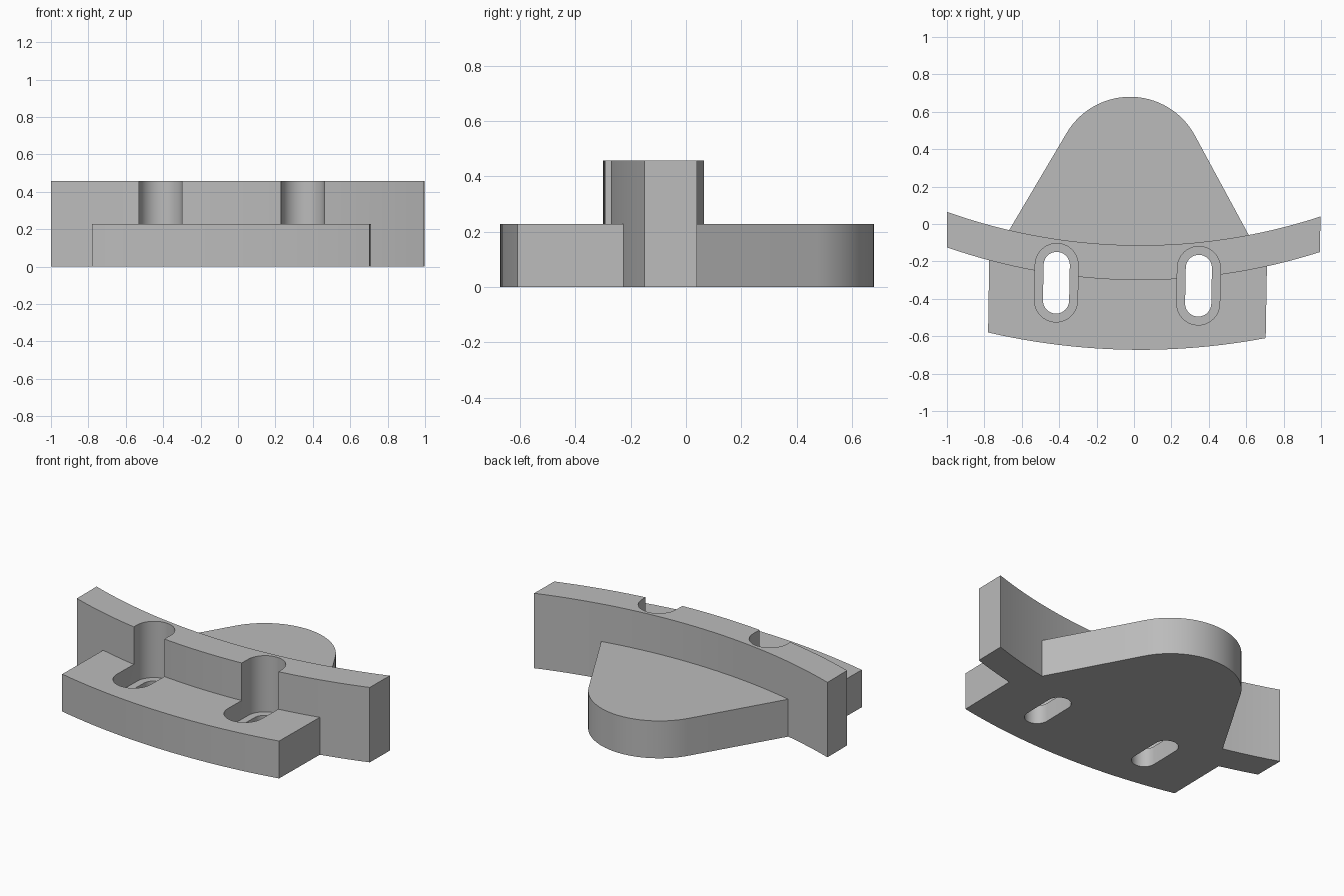
import bpy
import bmesh
import math
from mathutils import Vector, Matrix

cube = bpy.data.objects.get("Cube")
if cube:
    bpy.data.objects.remove(cube, do_unlink=True)

HEIGHT = 0.457
PLATE = 0.228
TILT = math.radians(-1.1)     # whole outline is turned slightly

grey = bpy.data.materials.new("plain grey")
grey.use_nodes = True
colour = (0.5, 0.5, 0.5, 1)
grey.diffuse_color = colour
grey.node_tree.nodes["Principled BSDF"].inputs["Base Color"].default_value = colour


def arc(centre, radius, start, end, steps):
    """Points on an arc, angles in radians."""
    return [(centre[0] + radius * math.cos(start + (end - start) * i / steps),
             centre[1] + radius * math.sin(start + (end - start) * i / steps))
            for i in range(steps + 1)]


def bow(left, right, sag, steps=24):
    """Arc from left to right that dips by sag towards the front."""
    a, b = Vector(left), Vector(right)
    half = (b - a).length / 2
    radius = (half * half + sag * sag) / (2 * sag)
    along = (b - a).normalized()
    up = Vector((-along.y, along.x))
    centre = (a + b) / 2 + up * (radius - sag)
    spread = math.asin(half / radius)
    middle = math.atan2(-up.y, -up.x)
    return arc(centre, radius, middle - spread, middle + spread, steps)


def prism(name, outline, bottom, top):
    """Extrude a counter-clockwise outline from bottom to top."""
    bm = bmesh.new()
    face = bm.faces.new([bm.verts.new((x, y, bottom)) for x, y in outline])
    made = bmesh.ops.extrude_face_region(bm, geom=[face])
    verts = [v for v in made["geom"] if isinstance(v, bmesh.types.BMVert)]
    bmesh.ops.translate(bm, verts=verts, vec=(0, 0, top - bottom))
    bmesh.ops.recalc_face_normals(bm, faces=bm.faces)
    mesh = bpy.data.meshes.new(name)
    bm.to_mesh(mesh)
    bm.free()
    mesh.materials.append(grey)
    obj = bpy.data.objects.new(name, mesh)
    bpy.context.collection.objects.link(obj)
    return obj


def slot(name, centre, radius, straight, bottom):
    """Upright slot-shaped cutter, open at the top."""
    points = (arc((0, straight), radius, 0, math.pi, 20)
              + arc((0, -straight), radius, math.pi, 2 * math.pi, 20))
    turn = Matrix.Rotation(TILT, 2)
    outline = [turn @ Vector(p) + Vector(centre) for p in points]
    return prism(name, outline, bottom, HEIGHT + 0.1)


def combine(target, other, operation):
    """Apply a boolean and drop the helper."""
    other.hide_render = True
    mod = target.modifiers.new(operation.lower(), 'BOOLEAN')
    mod.operation = operation
    mod.solver = 'EXACT'
    mod.object = other
    bpy.ops.object.select_all(action='DESELECT')
    bpy.context.view_layer.objects.active = target
    target.select_set(True)
    bpy.ops.object.modifier_apply(modifier=mod.name)
    bpy.data.objects.remove(other, do_unlink=True)


# Tall curved wall
inner = bow((-1, 0.065), (0.997, 0.04), 0.166, 32)
outer = bow((-1, -0.125), (0.994, -0.15), 0.162, 32)
bracket = prism("curved_bracket", outer + inner[::-1], 0, HEIGHT)

# Low front plate with a bowed front edge
front_edge = bow((-0.78, -0.58), (0.704, -0.61), 0.077)
front_plate = prism("front_plate", front_edge + [(0.712, -0.15), (-0.773, -0.12)],
                    0, PLATE)
combine(bracket, front_plate, 'UNION')

# Rounded rear tongue: tangent sides running down into the wall
lean = math.radians(60.5)
middle = math.pi / 2 + TILT
tip = arc((-0.021, 0.286), 0.394, middle - lean, middle + lean, 28)


def foot(point, angle, side):
    """Run a tongue side down from its tangent point."""
    return (point[0] + side * 0.7 * math.sin(angle),
            point[1] - side * 0.7 * math.cos(angle))


outline = [foot(tip[0], middle - lean, 1)] + tip + [foot(tip[-1], middle + lean, -1)]
tongue = prism("rear_tongue", outline, 0, PLATE)
combine(bracket, tongue, 'UNION')

# Two slotted holes, each with a wider recess cut through the wall
for centre in ((-0.415, -0.314), (0.345, -0.33)):
    combine(bracket, slot("recess_cutter", centre, 0.115, 0.095, PLATE / 2), 'DIFFERENCE')
    combine(bracket, slot("slot_cutter", centre, 0.07, 0.095, -0.1), 'DIFFERENCE')

bpy.context.view_layer.objects.active = bracket
bracket.select_set(True)
bpy.ops.object.shade_smooth_by_angle(angle=math.radians(25))
